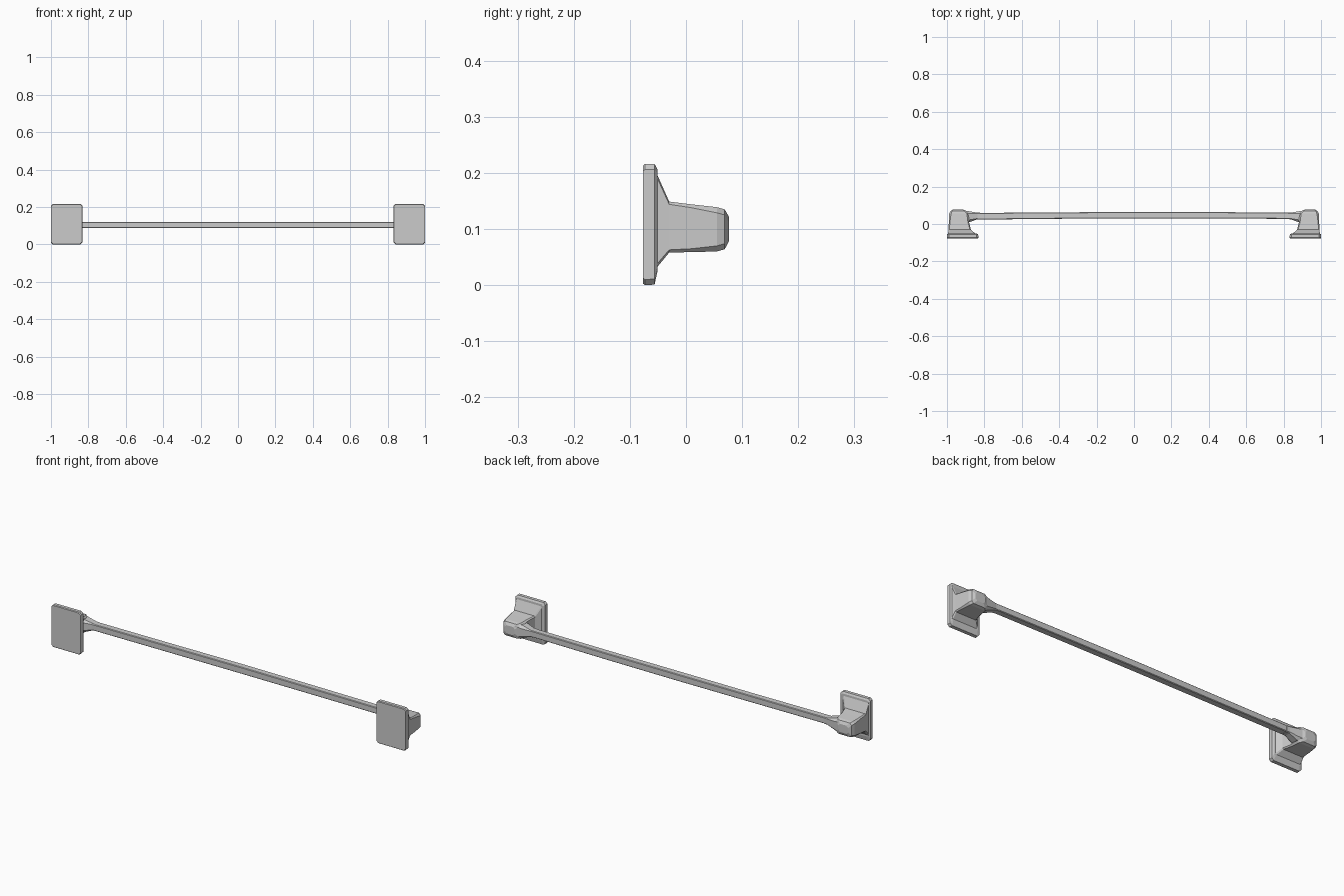
import bpy, bmesh


def ring(a, b, c, d, ch):
    """Chamfered rectangle spanning a..b and c..d, as eight 2D points."""
    return [(a + ch, c), (b - ch, c), (b, c + ch), (b, d - ch),
            (b - ch, d), (a + ch, d), (a, d - ch), (a, c + ch)]


def loft(name, sections, place, mirror=True):
    """Skin a stack of chamfered rectangles; place maps (u, v, t) to xyz."""
    bm = bmesh.new()
    rings = [[bm.verts.new(place(u, v, t)) for u, v in ring(*r)] for t, *r in sections]
    for lo, hi in zip(rings, rings[1:]):
        for i in range(8):
            j = (i + 1) % 8
            bm.faces.new((lo[i], lo[j], hi[j], hi[i]))
    bm.faces.new(rings[0])
    bm.faces.new(rings[-1])
    bmesh.ops.recalc_face_normals(bm, faces=bm.faces)
    mesh = bpy.data.meshes.new(name)
    bm.to_mesh(mesh)
    bm.free()
    obj = bpy.data.objects.new(name, mesh)
    bpy.context.collection.objects.link(obj)
    if mirror:
        obj.modifiers.new("both_ends", 'MIRROR')
    return obj


def along_y(u, v, t):
    return (u, t, v)


def along_x(u, v, t):
    return (t, u, v)


# Wall plates: y, x range, z range, corner chamfer
loft("wall_plates", [
    (-0.077, 0.834, 0.999, 0.004, 0.214, 0.010),
    (-0.073, 0.832, 1.000, 0.001, 0.217, 0.010),
    (-0.056, 0.833, 1.000, 0.002, 0.217, 0.010),
    (-0.051, 0.842, 0.994, 0.025, 0.208, 0.008),
], along_y)

# Posts: flared foot, tapered neck, rounded nose
loft("posts", [
    (-0.054, 0.846, 0.994, 0.030, 0.204, 0.006),
    (-0.030, 0.872, 0.992, 0.059, 0.150, 0.005),
    (0.010, 0.882, 0.990, 0.060, 0.145, 0.006),
    (0.055, 0.884, 0.988, 0.061, 0.140, 0.010),
    (0.069, 0.896, 0.982, 0.065, 0.136, 0.010),
    (0.077, 0.912, 0.968, 0.080, 0.122, 0.010),
], along_y)

# Collars tapering from post to bar: x, y range, z range, chamfer
loft("bar_collars", [
    (0.910, 0.004, 0.073, 0.065, 0.138, 0.012),
    (0.880, 0.010, 0.068, 0.070, 0.133, 0.012),
    (0.838, 0.025, 0.061, 0.087, 0.122, 0.004),
    (0.820, 0.026, 0.060, 0.088, 0.121, 0.003),
], along_x)

# Square bar, bowed very slightly outward in the middle
loft("towel_bar", [
    (-0.88, 0.023, 0.059, 0.089, 0.121, 0.003),
    (-0.40, 0.028, 0.062, 0.088, 0.121, 0.003),
    (0.00, 0.030, 0.065, 0.088, 0.122, 0.003),
    (0.40, 0.030, 0.064, 0.088, 0.121, 0.003),
    (0.88, 0.027, 0.060, 0.089, 0.121, 0.003),
], along_x, mirror=False)
# Low-poly bevelled look: all faces stay flat
low = min(v.co.z for o in bpy.data.objects for v in o.data.vertices)
for o in bpy.data.objects:
    o.location.z -= low
